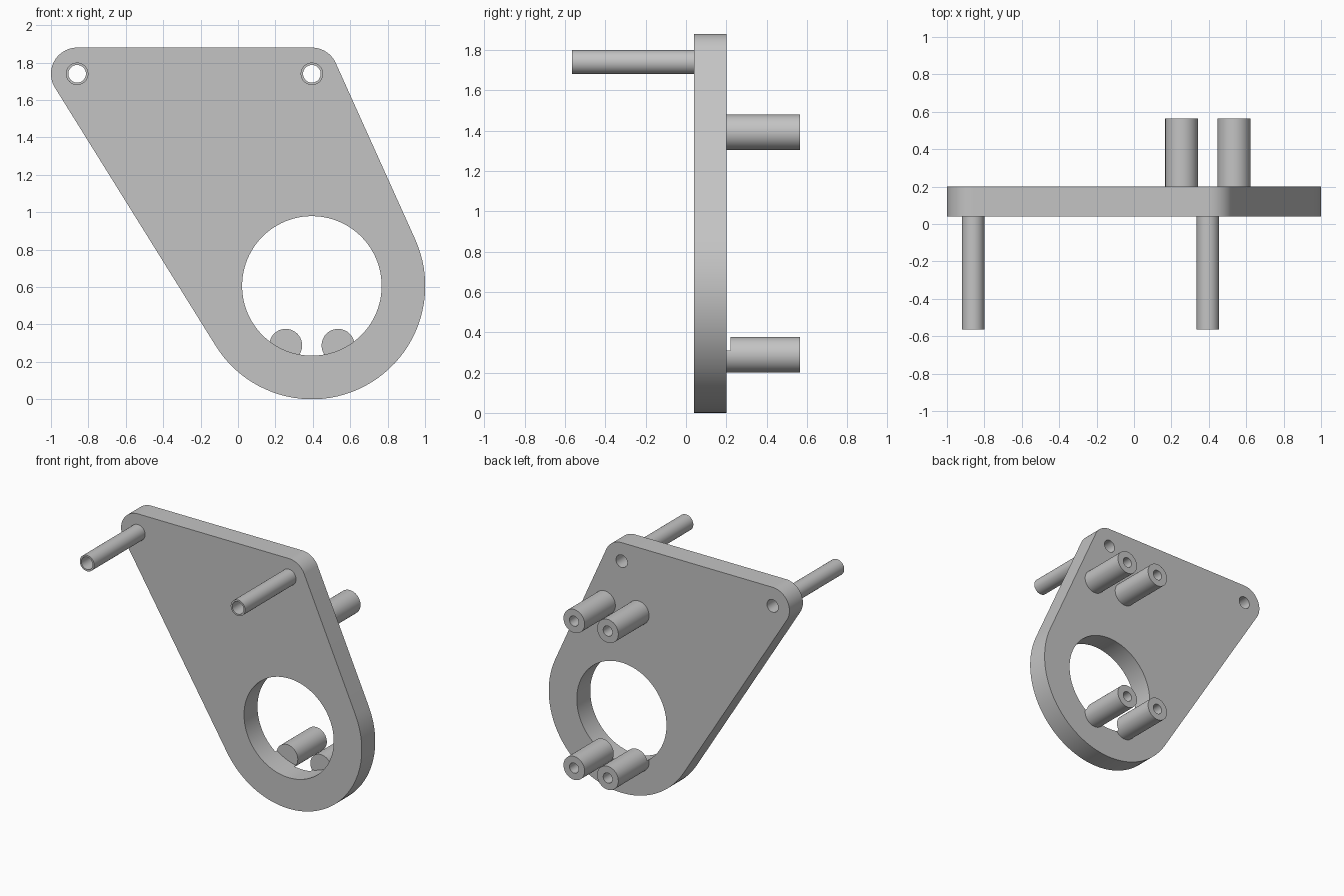
import bpy, bmesh, math
from mathutils import Vector

if "Cube" in bpy.data.objects:
    bpy.data.objects.remove(bpy.data.objects["Cube"], do_unlink=True)

grey = bpy.data.materials.new("plain grey")
grey.use_nodes = True
grey.diffuse_color = (0.55, 0.55, 0.55, 1)
grey.node_tree.nodes["Principled BSDF"].inputs["Base Color"].default_value = grey.diffuse_color

FRONT, BACK, REACH = 0.04, 0.20, 0.565
BIG = (0.395, 0.606)                      # centre of the large round end
TOP_HOLES = {"right": (-0.86, 1.74), "left": (0.395, 1.74)}
HOLE_R = 0.047


def make_object(name, bm):
    bmesh.ops.recalc_face_normals(bm, faces=bm.faces)
    mesh = bpy.data.meshes.new(name)
    bm.to_mesh(mesh)
    bm.free()
    mesh.materials.append(grey)
    obj = bpy.data.objects.new(name, mesh)
    bpy.context.collection.objects.link(obj)
    return obj


def lathe(name, centre, profile, closed=False, steps=64):
    """Turn a (radius, y) profile about an axis along y."""
    bm = bmesh.new()
    axis = Vector((centre[0], 0, centre[1]))
    verts = [bm.verts.new(axis + Vector((r, y, 0))) for r, y in profile]
    pairs = list(zip(verts, verts[1:]))
    if closed:
        pairs.append((verts[-1], verts[0]))
    edges = [bm.edges.new(p) for p in pairs]
    bmesh.ops.spin(bm, geom=verts + edges, cent=axis, axis=(0, 1, 0),
                   angle=math.tau, steps=steps)
    bmesh.ops.remove_doubles(bm, verts=bm.verts, dist=1e-5)
    return make_object(name, bm)


def cylinder(name, centre, r, y0, y1, steps=64):
    return lathe(name, centre, [(0, y0), (r, y0), (r, y1), (0, y1)], steps=steps)


def cut(obj, cutter):
    mod = obj.modifiers.new("cut", 'BOOLEAN')
    mod.operation, mod.solver, mod.object = 'DIFFERENCE', 'EXACT', cutter
    bpy.context.view_layer.update()
    bpy.context.view_layer.objects.active = obj
    bpy.ops.object.modifier_apply(modifier=mod.name)


def tangent_angle(a, ra, b, rb):
    """Direction of the normal shared by two circles, outer side of a to b."""
    d = Vector(b) - Vector(a)
    return math.atan2(d.y, d.x) - math.acos((ra - rb) / d.length)


# Plate: a band wrapped around three circles, counter-clockwise
circles = [(BIG, 0.606), (TOP_HOLES["left"], 0.14), (TOP_HOLES["right"], 0.14)]
normals = [tangent_angle(*circles[i], *circles[(i + 1) % 3]) for i in range(3)]
outline = []
for i, (c, r) in enumerate(circles):
    start = normals[i - 1]
    sweep = (normals[i] - start) % math.tau
    n = max(12, round(sweep / math.tau * 96))
    for k in range(n + 1):
        a = start + sweep * k / n
        outline.append((c[0] + r * math.cos(a), c[1] + r * math.sin(a)))

bm = bmesh.new()
face = bm.faces.new([bm.verts.new((x, FRONT, z)) for x, z in outline])
ext = bmesh.ops.extrude_face_region(bm, geom=[face], use_keep_orig=True)
bmesh.ops.translate(bm, vec=(0, BACK - FRONT, 0),
                    verts=[g for g in ext["geom"] if isinstance(g, bmesh.types.BMVert)])
plate = make_object("plate", bm)
parts, cutters = [plate], []

# Large opening, which also relieves the lower bosses slightly
opening = cylinder("opening_cutter", BIG, 0.373, -0.1, BACK + 0.02, 96)
cutters.append(opening)
cut(plate, opening)

# Front tubes and the matching holes through the plate
for side, c in TOP_HOLES.items():
    drill = cylinder("drill_cutter", c, HOLE_R, -0.1, 0.4)
    cutters.append(drill)
    cut(plate, drill)
    parts.append(lathe(side + "_front_tube", c,
                       [(0.06, -REACH), (0.06, FRONT), (HOLE_R, FRONT), (HOLE_R, -REACH)],
                       closed=True))

# Back bosses with blind holes
for level, z in (("lower", 0.288), ("upper", 1.392)):
    for side, x in (("right", 0.255), ("left", 0.535)):
        boss = lathe(f"{level}_{side}_boss", (x, z),
                     [(0, BACK), (0.088, BACK), (0.088, REACH),
                      (0.038, REACH), (0.038, 0.27), (0, 0.27)])
        if level == "lower":
            cut(boss, opening)
        parts.append(boss)

for c in cutters:
    bpy.data.objects.remove(c, do_unlink=True)

# Smooth round walls, crisp rims
bpy.ops.object.select_all(action='DESELECT')
for p in parts:
    p.select_set(True)
bpy.context.view_layer.objects.active = plate
bpy.ops.object.shade_smooth_by_angle(angle=math.radians(30))
